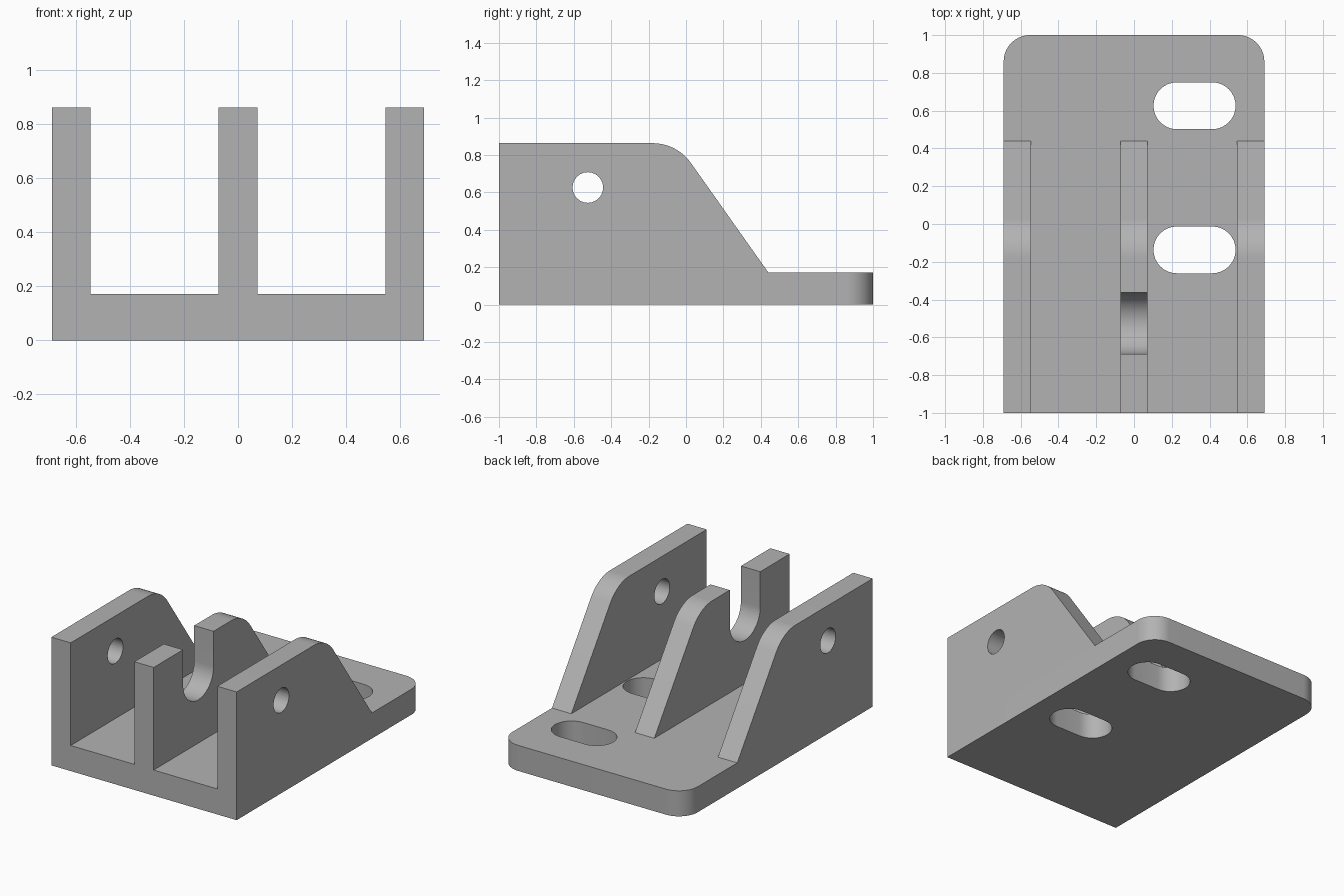
import bpy, bmesh
from math import sin, cos, radians
from mathutils import Vector

cube = bpy.data.objects.get("Cube")
if cube:
    bpy.data.objects.remove(cube, do_unlink=True)

# Single painted-metal colour
metal = bpy.data.materials.new("grey_metal")
metal.use_nodes = True
GREY = (0.45, 0.45, 0.45, 1)
metal.diffuse_color = GREY
metal.node_tree.nodes["Principled BSDF"].inputs["Base Color"].default_value = GREY

HALF_W, HEIGHT, BASE = 0.69, 0.863, 0.172
WALL = 0.144
PIN_Y, PIN_Z = -0.525, 0.626


def arc(u, v, r, start, end, steps=16):
    angles = [radians(start + (end - start) * i / steps) for i in range(steps + 1)]
    return [(u + r * cos(a), v + r * sin(a)) for a in angles]


def extrude_profile(name, loops, place, direction):
    """Fill an outline (with optional hole loops) and extrude it along direction."""
    bm = bmesh.new()
    edges = []
    for loop in loops:
        verts = [bm.verts.new(place(u, v)) for u, v in loop]
        edges += [bm.edges.new((a, b)) for a, b in zip(verts, verts[1:] + verts[:1])]
    bmesh.ops.triangle_fill(bm, edges=edges, use_beauty=True)
    grown = bmesh.ops.extrude_face_region(bm, geom=bm.faces[:], use_keep_orig=True)
    moved = [g for g in grown["geom"] if isinstance(g, bmesh.types.BMVert)]
    bmesh.ops.translate(bm, verts=moved, vec=Vector(direction))
    bmesh.ops.recalc_face_normals(bm, faces=bm.faces[:])
    mesh = bpy.data.meshes.new(name)
    bm.to_mesh(mesh)
    bm.free()
    mesh.materials.append(metal)
    obj = bpy.data.objects.new(name, mesh)
    bpy.context.collection.objects.link(obj)
    bpy.ops.object.select_all(action="DESELECT")
    obj.select_set(True)
    bpy.context.view_layer.objects.active = obj
    bpy.ops.object.shade_smooth_by_angle(angle=radians(30))
    return obj


# Base plate: rounded rear corners and two mounting slots
def slot(y, left=0.103, right=0.538, r=0.124):
    return arc(right - r, y, r, -90, 90) + arc(left + r, y, r, 90, 270)


corner = 0.14
outline = ([(-HALF_W, -1), (HALF_W, -1)]
           + arc(HALF_W - corner, 1 - corner, corner, 0, 90)
           + arc(corner - HALF_W, 1 - corner, corner, 90, 180))
extrude_profile("base_plate", [outline, slot(0.626), slot(-0.137)],
                lambda u, v: (u, v, 0), (0, 0, BASE))

# Upright walls: flat top, rounded shoulder and sloping rear edge
shoulder = arc(-0.178, HEIGHT - 0.25, 0.25, 35, 90)
rear = [(-1, BASE), (0.44, BASE)] + shoulder
pin_hole = arc(PIN_Y, PIN_Z, 0.082, 0, 345, 23)
saddle = arc(PIN_Y, PIN_Z, 0.162, 0, -180, 24)
open_top = [(PIN_Y + 0.162, HEIGHT)] + saddle + [(PIN_Y - 0.162, HEIGHT)]

side_wall = [rear + [(-1, HEIGHT)], pin_hole]
middle_wall = [rear + open_top + [(-1, HEIGHT)]]
for name, loops, x in (("right_wall", side_wall, -HALF_W),
                       ("middle_wall", middle_wall, -WALL / 2),
                       ("left_wall", side_wall, HALF_W - WALL)):
    extrude_profile(name, loops, lambda u, v: (x, u, v), (WALL, 0, 0))
